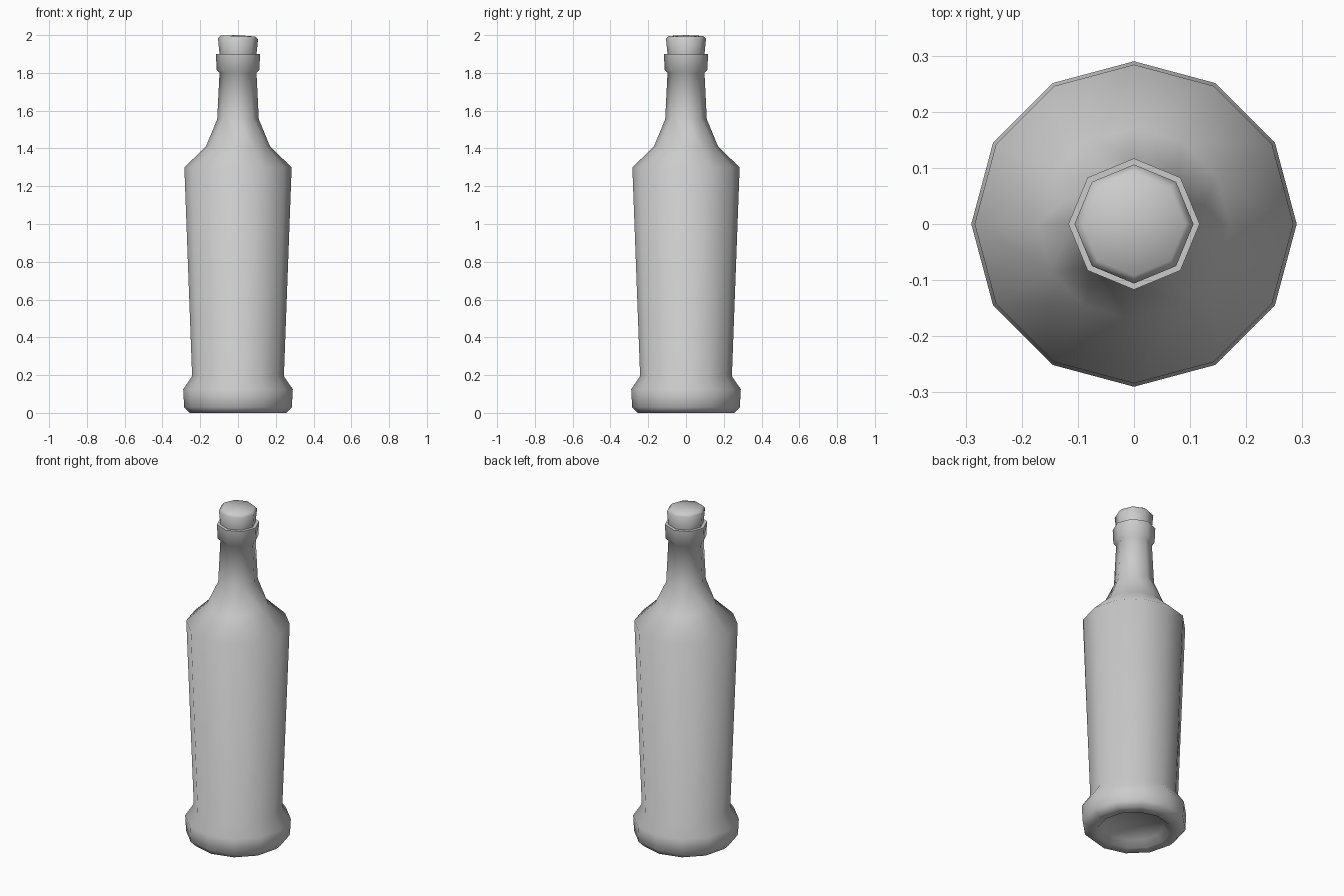
import bpy, bmesh, math

if "Cube" in bpy.data.objects:
    bpy.data.objects.remove(bpy.data.objects["Cube"])


def ring(bm, r, z, n, tilt=0.0):
    """Ring of n vertices; a single vertex when r is 0."""
    if r == 0:
        return [bm.verts.new((0, 0, z))]
    out = []
    for i in range(n):
        a = 2 * math.pi * i / n
        x, y = r * math.cos(a), r * math.sin(a)
        out.append(bm.verts.new((x, y, z - tilt * x)))
    return out


def stitch(bm, lo, hi):
    """Join two rings, also when their vertex counts differ."""
    a, b = len(lo), len(hi)
    if a == b:
        for i in range(a):
            j = (i + 1) % a
            bm.faces.new((lo[i], lo[j], hi[j], hi[i]))
        return
    if a == 1 or b == 1:
        tip, loop = (lo[0], hi) if a == 1 else (hi[0], lo)
        for i in range(len(loop)):
            bm.faces.new((loop[i], loop[(i + 1) % len(loop)], tip))
        return
    i = j = 0
    while i < a or j < b:
        if j >= b or (i < a and (i + 1) / a <= (j + 1) / b):
            bm.faces.new((lo[i % a], lo[(i + 1) % a], hi[j % b]))
            i += 1
        else:
            bm.faces.new((lo[i % a], hi[(j + 1) % b], hi[j % b]))
            j += 1


def lathe(name, profile, angle):
    """Profile rows are (radius, height, sides, tilt)."""
    bm = bmesh.new()
    rings = [ring(bm, *row) for row in profile]
    for lo, hi in zip(rings, rings[1:]):
        stitch(bm, lo, hi)
    bmesh.ops.recalc_face_normals(bm, faces=bm.faces)
    mesh = bpy.data.meshes.new(name)
    bm.to_mesh(mesh)
    bm.free()
    ob = bpy.data.objects.new(name, mesh)
    bpy.context.collection.objects.link(ob)
    bpy.ops.object.select_all(action='DESELECT')
    ob.select_set(True)
    bpy.context.view_layer.objects.active = ob
    bpy.ops.object.shade_smooth_by_angle(angle=math.radians(angle))
    return ob


# Bottle: hollowed underside, flared foot, 12-sided body, 8-sided neck and lip
body = [(0, 0.05), (0.17, 0.035), (0.2, 0.0), (0.255, 0.0), (0.285, 0.03),
        (0.29, 0.125), (0.243, 0.195), (0.284, 1.30), (0.17, 1.41)]
neck = [(0.11, 1.555), (0.098, 1.80), (0.113, 1.815), (0.117, 1.90),
        (0.09, 1.90), (0.085, 1.86)]
lathe("bottle", [(r, z, 12) for r, z in body] + [(r, z, 8) for r, z in neck], 75)

# Stopper: slightly flared, with a slightly slanted top
lathe("cork", [(0, 1.86, 8), (0.093, 1.86, 8), (0.098, 1.90, 8),
               (0.106, 1.98, 8, 0.03), (0.092, 1.995, 8, 0.03), (0, 2.0, 8)], 75)
